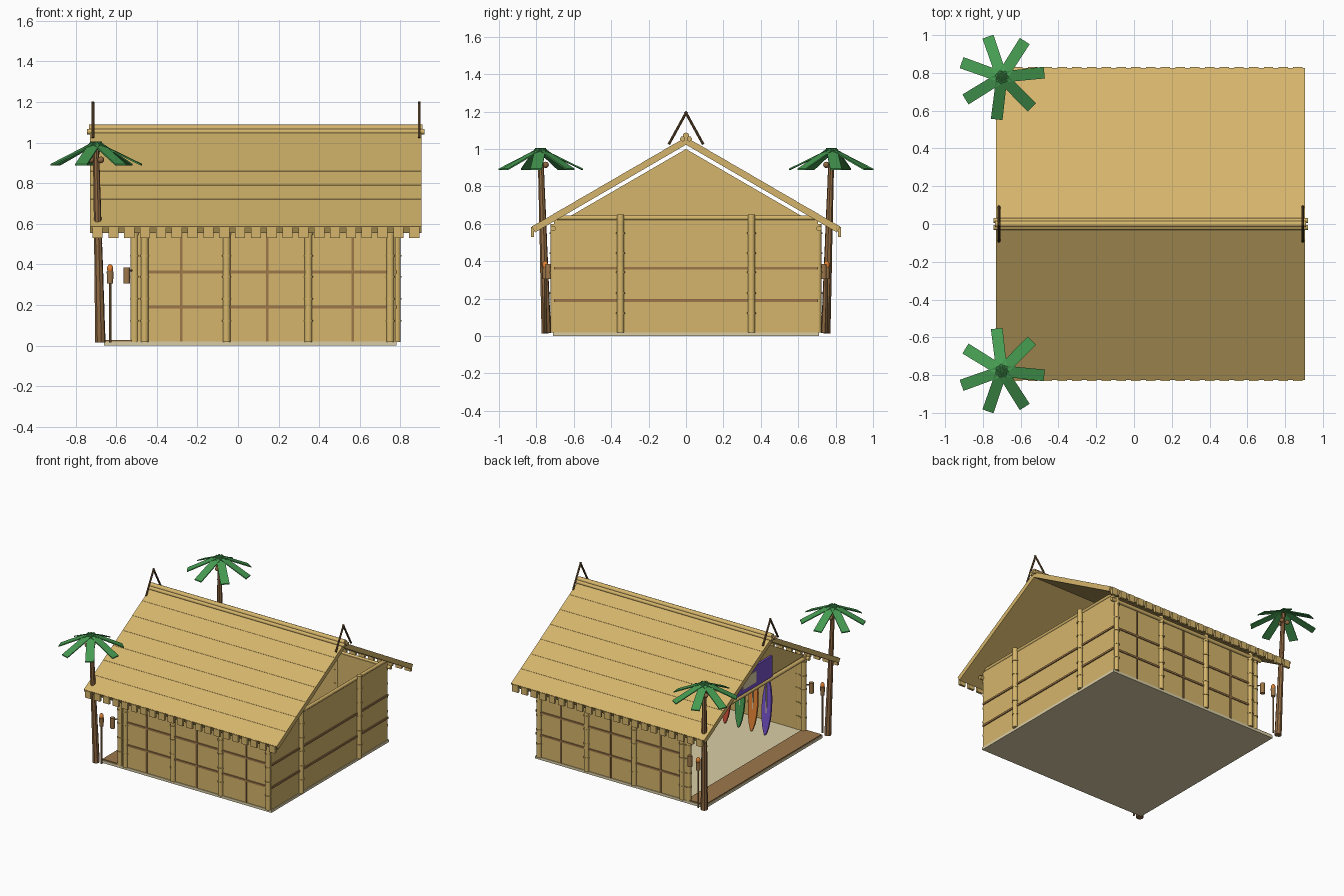
import bpy, bmesh, math
from mathutils import Vector

if "Cube" in bpy.data.objects:
    bpy.data.objects.remove(bpy.data.objects["Cube"])


def material(name, r, g, b):
    m = bpy.data.materials.new(name)
    lin = [(c / 255 / 12.92) if c < 11 else ((c / 255 + 0.055) / 1.055) ** 2.4 for c in (r, g, b)]
    m.diffuse_color = (*lin, 1)
    m.use_nodes = True
    m.node_tree.nodes["Principled BSDF"].inputs["Base Color"].default_value = m.diffuse_color
    return m


TAN = material("bamboo tan", 213, 181, 107)
BROWN = material("wood brown", 157, 119, 74)
TRUNK = material("trunk brown", 143, 105, 66)
DARK = material("dark wood", 112, 84, 52)
CREAM = material("floor cream", 218, 206, 166)
GREEN = material("leaf green", 70, 156, 82)
ORANGE = material("flame orange", 226, 130, 52)
PURPLE = material("purple", 118, 82, 200)
RED = material("red", 205, 80, 55)


def finish(name, bm, mat, smooth=False):
    bmesh.ops.recalc_face_normals(bm, faces=bm.faces)
    me = bpy.data.meshes.new(name)
    bm.to_mesh(me)
    bm.free()
    me.materials.append(mat)
    ob = bpy.data.objects.new(name, me)
    bpy.context.collection.objects.link(ob)
    if smooth:
        bpy.ops.object.select_all(action='DESELECT')
        bpy.context.view_layer.objects.active = ob
        ob.select_set(True)
        bpy.ops.object.shade_smooth_by_angle(angle=math.radians(40))
    return ob


def add_box(bm, lo, hi):
    vs = bmesh.ops.create_cube(bm, size=1)["verts"]
    for v in vs:
        v.co = Vector([lo[i] + (v.co[i] + 0.5) * (hi[i] - lo[i]) for i in range(3)])


def box(name, lo, hi, mat):
    bm = bmesh.new()
    add_box(bm, lo, hi)
    return finish(name, bm, mat)


def add_rod(bm, a, b, r1, r2=None, n=10):
    a, b = Vector(a), Vector(b)
    vs = bmesh.ops.create_cone(bm, cap_ends=True, segments=n, radius1=r1,
                               radius2=r1 if r2 is None else r2, depth=(b - a).length)["verts"]
    q = (b - a).to_track_quat('Z', 'Y')
    for v in vs:
        v.co = q @ v.co + (a + b) / 2


def rod(name, a, b, r1, mat, r2=None, n=10):
    bm = bmesh.new()
    add_rod(bm, a, b, r1, r2, n)
    return finish(name, bm, mat, True)


def prism(name, pts, offset, mat):
    """Extrude a flat outline by an offset."""
    bm = bmesh.new()
    f = bm.faces.new([bm.verts.new(p) for p in pts])
    new = bmesh.ops.extrude_face_region(bm, geom=[f])["geom"]
    bmesh.ops.translate(bm, vec=offset, verts=[g for g in new if isinstance(g, bmesh.types.BMVert)])
    return finish(name, bm, mat)


def bamboo_post(name, x, y, top):
    bm = bmesh.new()
    add_rod(bm, (x, y, 0.018), (x, y, top), 0.0195)
    for z in (0.123, 0.23, 0.34, 0.443, 0.55):
        add_rod(bm, (x, y, z - 0.004), (x, y, z + 0.004), 0.0235)
    finish(name, bm, TAN, True)


# Floor and porch deck
box("floor", (-0.66, -0.71, 0), (0.78, 0.71, 0.02), CREAM)
box("porch_deck", (-0.655, -0.705, 0.02), (-0.50, 0.705, 0.028), BROWN)

# Closed end wall with trim and top beam
box("right_wall", (0.755, -0.705, 0.015), (0.775, 0.705, 0.63), TAN)
rod("right_wall_beam", (0.77, -0.72, 0.632), (0.77, 0.72, 0.632), 0.013, TAN)
for z in (0.19, 0.363):
    box("right_wall_trim", (0.77, -0.705, z - 0.007), (0.783, 0.705, z + 0.007), BROWN)
for y in (-0.35, 0.35):
    bamboo_post("right_wall_post", 0.783, y, 0.65)

# Long walls, mirrored front and back
for s, side in ((-1, "front"), (1, "back")):
    ys = sorted((s * 0.69, s * 0.705))
    box(side + "_wall", (-0.5, ys[0], 0.015), (0.77, ys[1], 0.58), TAN)
    rod(side + "_wall_pole", (-0.55, s * 0.71, 0.575), (0.8, s * 0.71, 0.575), 0.014, TAN)
    yt = sorted((s * 0.7, s * 0.712))
    for z in (0.19, 0.363):
        box(side + "_wall_trim", (-0.46, yt[0], z - 0.007), (0.76, yt[1], z + 0.007), BROWN)
    for x in (-0.28, 0.145, 0.565):
        box(side + "_wall_batten", (x - 0.006, yt[0], 0.02), (x + 0.006, yt[1], 0.57), BROWN)
    for i in range(4):
        bamboo_post(side + "_wall_post", -0.46 + i * 0.4035, s * 0.705, 0.6)
    bamboo_post(side + "_porch_post", -0.51, s * 0.695, 0.6)

# Open porch end: header, gable panel, sign and plain inset plate
rod("porch_header", (-0.515, -0.72, 0.575), (-0.515, 0.72, 0.575), 0.015, TAN)
prism("porch_gable", [(-0.52, -0.69, 0.6), (-0.52, 0.69, 0.6), (-0.52, 0, 1.0)], (0.015, 0, 0), TAN)
box("sign_panel", (-0.535, -0.28, 0.60), (-0.52, 0.28, 0.76), PURPLE)
box("sign_plate", (-0.54, -0.08, 0.635), (-0.534, 0.08, 0.72), CREAM)

# Row of surfboards standing inside
for x, m in ((-0.34, PURPLE), (-0.225, ORANGE), (-0.115, GREEN), (0.0, RED)):
    outline = []
    for i in range(16):
        t = 2 * math.pi * i / 16
        c = math.cos(t)
        outline.append((x + 0.04 * math.copysign(abs(c) ** 1.3, c),
                        -0.5 - 0.02 * math.sin(t), 0.235 + 0.21 * math.sin(t)))
    prism("surfboard", outline, (0, 0.014, 0), m)
    box("surfboard_stripe", (x - 0.004, -0.488, 0.06), (x + 0.004, -0.482, 0.41), CREAM)

# Thatched roof: stepped courses on both slopes
RX0, RX1, EAVE, RIDGE_Z, EAVE_Z, N = -0.73, 0.905, 0.825, 1.063, 0.584, 7
half = []
for k in range(1, N + 1):
    t = k / N
    y, z = EAVE * t, RIDGE_Z + (EAVE_Z - RIDGE_Z) * t
    half.append((y, z + 0.0015))
    if k < N:
        half.append((y, z))
right = [(0, RIDGE_Z)] + half + [(EAVE - 0.018, EAVE_Z - 0.03)]
outline = right + [(0, RIDGE_Z - 0.04)] + [(-y, z) for y, z in reversed(right[1:])]
prism("thatch_roof", [(RX0, y, z) for y, z in outline], (RX1 - RX0, 0, 0), TAN)

# Eave fringe of separate thatch tabs
for s in (-1, 1):
    bm = bmesh.new()
    y0, y1 = sorted((s * 0.812, s * 0.83))
    for i in range(21):
        x = -0.692 + i * 0.078
        add_box(bm, (x - 0.025, y0, 0.53), (x + 0.025, y1, 0.584))
    finish("eave_fringe", bm, TAN)

# Ridge logs and crossed poles
rod("ridge_log", (-0.735, 0, 1.07), (0.91, 0, 1.07), 0.018, TAN)
for s in (-1, 1):
    rod("ridge_side_log", (-0.745, s * 0.018, 1.054), (0.92, s * 0.018, 1.054), 0.014, TAN)
for x in (-0.715, 0.893):
    bm = bmesh.new()
    for s in (-1, 1):
        add_rod(bm, (x, s * 0.092, 1.025), (x, -s * 0.004, 1.2), 0.007, n=8)
    finish("crossed_poles", bm, DARK, True)

# Palms, torches and lanterns, mirrored front and back
for s in (-1, 1):
    base, top = Vector((-0.678, s * 0.747, 0.015)), Vector((-0.70, s * 0.778, 0.985))
    bm = bmesh.new()
    for i in range(6):
        add_rod(bm, base.lerp(top, i / 6), base.lerp(top, (i + 1) / 6),
                0.026 - 0.0018 * i, 0.0235 - 0.0018 * i, 8)
    finish("palm_trunk", bm, TRUNK, True)
    bm = bmesh.new()
    for k in range(7):
        a = s * math.radians(6 + k * 360 / 7)
        u, w = Vector((math.cos(a), math.sin(a), 0)), Vector((-math.sin(a), math.cos(a), 0))
        rings = []
        for r, z, h in ((0.0, 1.003, 0.029), (0.226, 0.893, 0.031)):
            c = Vector((top.x, top.y, z)) + u * r
            rings.append([bm.verts.new(c + w * e * h + Vector((0, 0, d)))
                          for e, d in ((-1, -0.006), (1, -0.006), (1, 0.002), (-1, 0.002))])
        for p, q in zip(rings, rings[1:]):
            for j in range(4):
                bm.faces.new((p[j], p[(j + 1) % 4], q[(j + 1) % 4], q[j]))
        bm.faces.new(rings[0])
        bm.faces.new(rings[-1])
    finish("palm_fronds", bm, GREEN)
    bm = bmesh.new()
    for k in range(3):
        a = s * math.radians(30 + 120 * k)
        vs = bmesh.ops.create_icosphere(bm, subdivisions=2, radius=0.017)["verts"]
        bmesh.ops.translate(bm, verts=vs, vec=(top.x + 0.028 * math.cos(a), top.y + 0.028 * math.sin(a), 0.915))
    finish("coconuts", bm, TRUNK, True)
    x, y = -0.63, s * 0.752
    rod("torch_stick", (x, y, 0.015), (x, y, 0.32), 0.006, BROWN, n=8)
    rod("torch_cup", (x, y, 0.305), (x, y, 0.365), 0.015, BROWN, 0.018, 10)
    bm = bmesh.new()
    vs = bmesh.ops.create_uvsphere(bm, u_segments=10, v_segments=8, radius=0.016)["verts"]
    for v in vs:
        v.co = Vector((x + v.co.x, y + v.co.y, 0.379 + v.co.z * 1.4))
    finish("torch_flame", bm, ORANGE, True)
    rod("post_lantern", (-0.548, s * 0.735, 0.305), (-0.548, s * 0.735, 0.385), 0.017, BROWN)
    rod("lantern_hook", (-0.548, s * 0.735, 0.37), (-0.52, s * 0.705, 0.37), 0.005, BROWN, n=6)
